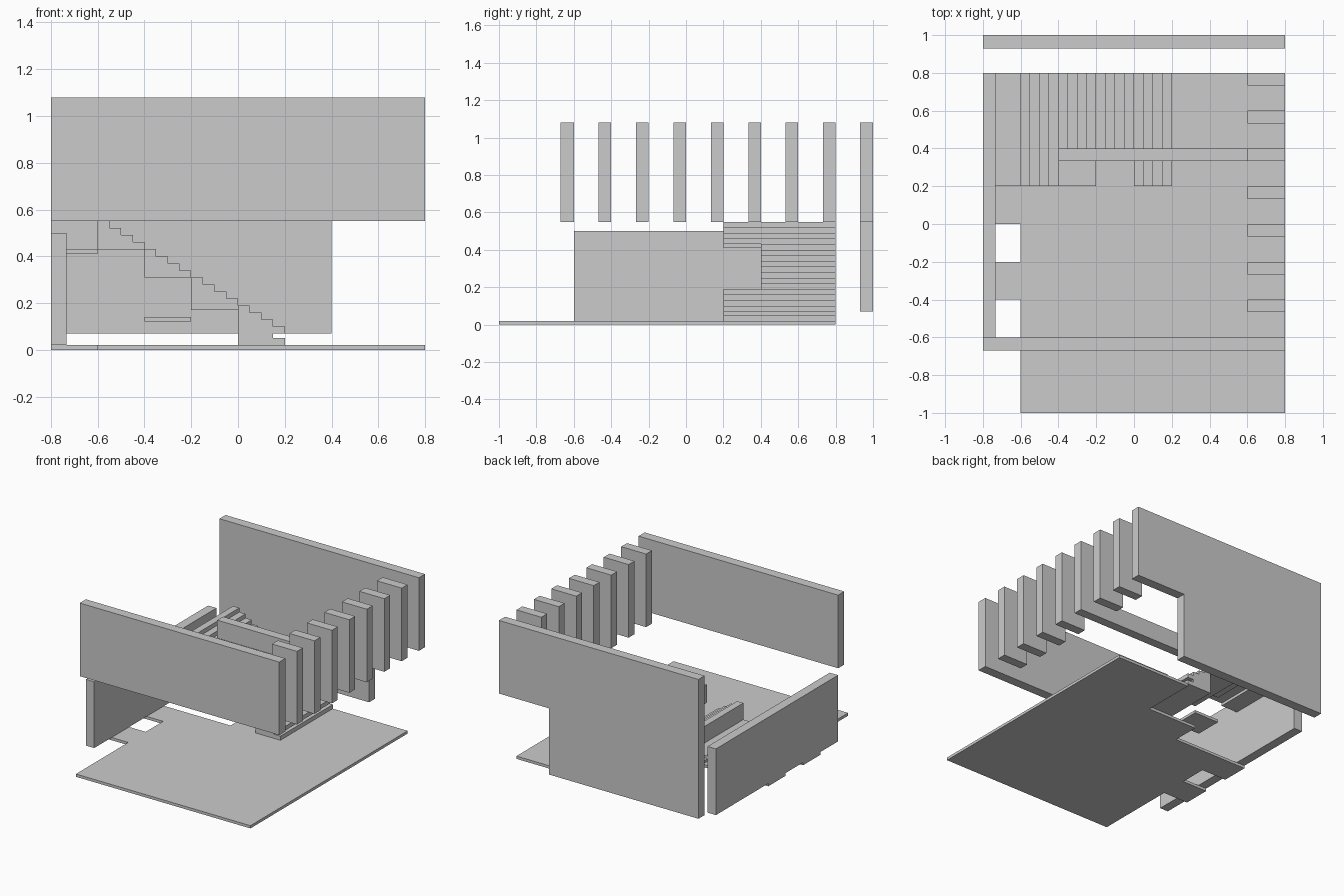
import bpy, bmesh

if "Cube" in bpy.data.objects:
    bpy.data.objects.remove(bpy.data.objects["Cube"])


def box(name, x0, x1, y0, y1, z0, z1):
    prism(name, [(x0, z0), (x1, z0), (x1, z1), (x0, z1)], 'XZ', y0, y1)


def prism(name, outline, plane, lo, hi):
    """Extrude an outline drawn in the XZ or XY plane between lo and hi."""
    bm = bmesh.new()
    place = (lambda a, b: (a, lo, b)) if plane == 'XZ' else (lambda a, b: (a, b, lo))
    face = bm.faces.new([bm.verts.new(place(a, b)) for a, b in outline])
    ext = bmesh.ops.extrude_face_region(bm, geom=[face])
    d = hi - lo
    move = (0, d, 0) if plane == 'XZ' else (0, 0, d)
    bmesh.ops.translate(bm, vec=move,
                        verts=[v for v in ext['geom'] if isinstance(v, bmesh.types.BMVert)])
    bmesh.ops.recalc_face_normals(bm, faces=bm.faces)
    me = bpy.data.meshes.new(name)
    bm.to_mesh(me)
    bm.free()
    bpy.context.collection.objects.link(bpy.data.objects.new(name, me))


# Floor with side tabs and a stairwell cut-out
prism("floor", [(-.6, -1), (.8, -1), (.8, .8), (.2, .8), (.2, .4), (-.2, .4),
                (-.2, .2), (-.8, .2), (-.8, 0), (-.6, 0), (-.6, -.2),
                (-.8, -.2), (-.8, -.4), (-.6, -.4)], 'XY', 0, .02)

# Walls
box("front_wall", -.8, .8, -.67, -.6, .55, 1.08)
prism("back_wall", [(-.8, .07), (.4, .07), (.4, .55), (.8, .55), (.8, 1.08), (-.8, 1.08)],
      'XZ', .93, 1)
box("left_wall", -.8, -.733, -.6, .8, .02, .5)

# Vertical slats on the right side
for i in range(7):
    y = -.4 + .2 * i
    box(f"slat_{i + 1}", .6, .8, y - .067, y, .55, 1.08)

# Low parapet beside the stairs
box("stair_parapet", -.4, .6, .333, .4, .55, .68)


# Stairs: four runs of four steps, each with its own flat underside
def stair_run(name, run, bottom, y0):
    x = .2 - .2 * run
    z = .10 + .12 * run
    if run == 0:   # the first tread overhangs a small gap
        pts = [(x, bottom), (x, .05), (x - .05, .05), (x - .05, .07), (x, .07)]
    else:
        pts = [(x, bottom)]
    for k in range(4):
        pts += [(x - .05 * k, z + .03 * k), (x - .05 * (k + 1), z + .03 * k)]
    pts.append((x - .2, bottom))
    prism(name, pts, 'XZ', y0, .8)


for run, (bottom, y0) in enumerate([(.02, .2), (.17, .4), (.31, .4), (.43, .2)]):
    stair_run(f"stair_run_{run + 1}", run, bottom, y0)

# Landing at the stair head and low shelf beneath
box("landing", -.733, -.6, .2, .8, .41, .43)
box("low_shelf", -.4, -.2, .2, .4, .12, .14)
